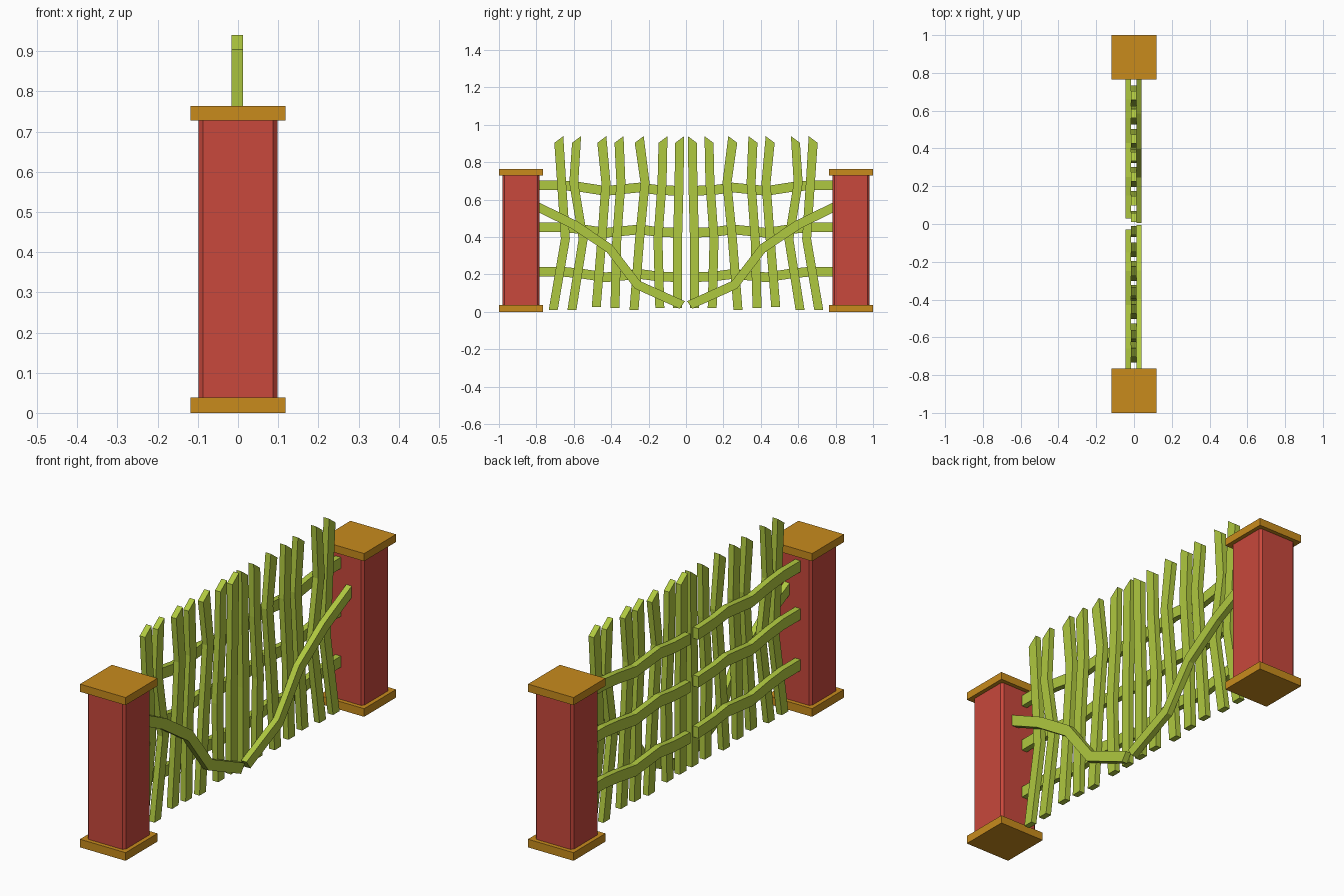
import bpy, bmesh
from mathutils import Vector

if "Cube" in bpy.data.objects:
    bpy.data.objects.remove(bpy.data.objects["Cube"])


def material(name, rgb):
    m = bpy.data.materials.new(name)
    m.diffuse_color = (*rgb, 1)
    m.use_nodes = True
    m.node_tree.nodes["Principled BSDF"].inputs["Base Color"].default_value = m.diffuse_color
    return m


RED = material("red", (0.58, 0.065, 0.045))
GREEN = material("green", (0.43, 0.58, 0.05))
GOLD = material("gold", (0.58, 0.26, 0.012))


def finish(name, bm, mat):
    bmesh.ops.recalc_face_normals(bm, faces=bm.faces)
    me = bpy.data.meshes.new(name)
    bm.to_mesh(me)
    bm.free()
    me.materials.append(mat)
    ob = bpy.data.objects.new(name, me)
    bpy.context.collection.objects.link(ob)
    return ob


def box(name, y, half, z0, z1, mat, chamfer=0):
    bm = bmesh.new()
    bmesh.ops.create_cube(bm, size=1)
    for v in bm.verts:
        v.co = Vector((v.co.x * 2 * half, y + v.co.y * 2 * half,
                       z0 + (v.co.z + 0.5) * (z1 - z0)))
    if chamfer:
        edges = [e for e in bm.edges
                 if abs(e.verts[0].co.z - e.verts[1].co.z) > 0.1]
        bmesh.ops.bevel(bm, geom=edges, offset=chamfer, segments=1, affect='EDGES')
    finish(name, bm, mat)


def stick(name, path, off, x0, x1, side, slant=0):
    """Bent square bar along a (y, z) path; off is half its width vector."""
    bm = bmesh.new()
    rings = []
    for i, (y, z) in enumerate(path):
        s = slant if i == len(path) - 1 else 0
        a = (y - off[0], z - off[1] + s)
        b = (y + off[0], z + off[1] - s)
        rings.append([bm.verts.new((x, p[0] * side, p[1]))
                      for x, p in ((x0, a), (x1, a), (x1, b), (x0, b))])
    for r, q in zip(rings, rings[1:]):
        for k in range(4):
            n = (k + 1) % 4
            bm.faces.new((r[k], r[n], q[n], q[k]))
    bm.faces.new(rings[0])
    bm.faces.new(rings[-1])
    finish(name, bm, GREEN)


# y of each picket at foot, lower bend, upper bend and tip
PICKETS = [
    (0.71, 0.645, 0.665, 0.68), (0.61, 0.55, 0.60, 0.585),
    (0.48, 0.45, 0.428, 0.45), (0.38, 0.37, 0.348, 0.358),
    (0.278, 0.248, 0.219, 0.25), (0.14, 0.15, 0.128, 0.123),
    (0.045, 0.045, 0.037, 0.034),
]
FEET = (0.01, 0.01, 0.025, 0.02, 0.01, 0.02, 0.02)
RAIL_Y = (0.80, 0.66, 0.56, 0.43, 0.25, 0.15, 0.03)
RAIL_DZ = (0.0, 0.0, -0.01, -0.03, -0.012, -0.025, -0.03)
BRACE = [(0.80, 0.565), (0.60, 0.467), (0.41, 0.34), (0.26, 0.145), (0.02, 0.037)]

for side, tag in ((-1, "front"), (1, "back")):
    # gate post with base and cap
    box(f"{tag}_post", side * 0.882, 0.0985, 0.03, 0.74, RED, 0.011)
    box(f"{tag}_post_base", side * 0.882, 0.118, 0.0, 0.038, GOLD)
    box(f"{tag}_post_cap", side * 0.882, 0.118, 0.728, 0.764, GOLD)
    # crooked pickets with slanted tips
    for i, (ys, foot) in enumerate(zip(PICKETS, FEET)):
        path = list(zip(ys, (foot, 0.39, 0.69, 0.922)))
        stick(f"{tag}_picket_{i + 1}", path, (0.024, 0), -0.016, 0.012, side, 0.018)
    # three wavy rails
    for i, z in enumerate((0.215, 0.453, 0.677)):
        path = [(y, z + d) for y, d in zip(RAIL_Y, RAIL_DZ)]
        stick(f"{tag}_rail_{i + 1}", path, (0, 0.026), -0.044, -0.016, side)
    # bent diagonal brace
    stick(f"{tag}_brace", BRACE, (-0.014, 0.02), 0.012, 0.04, side)
